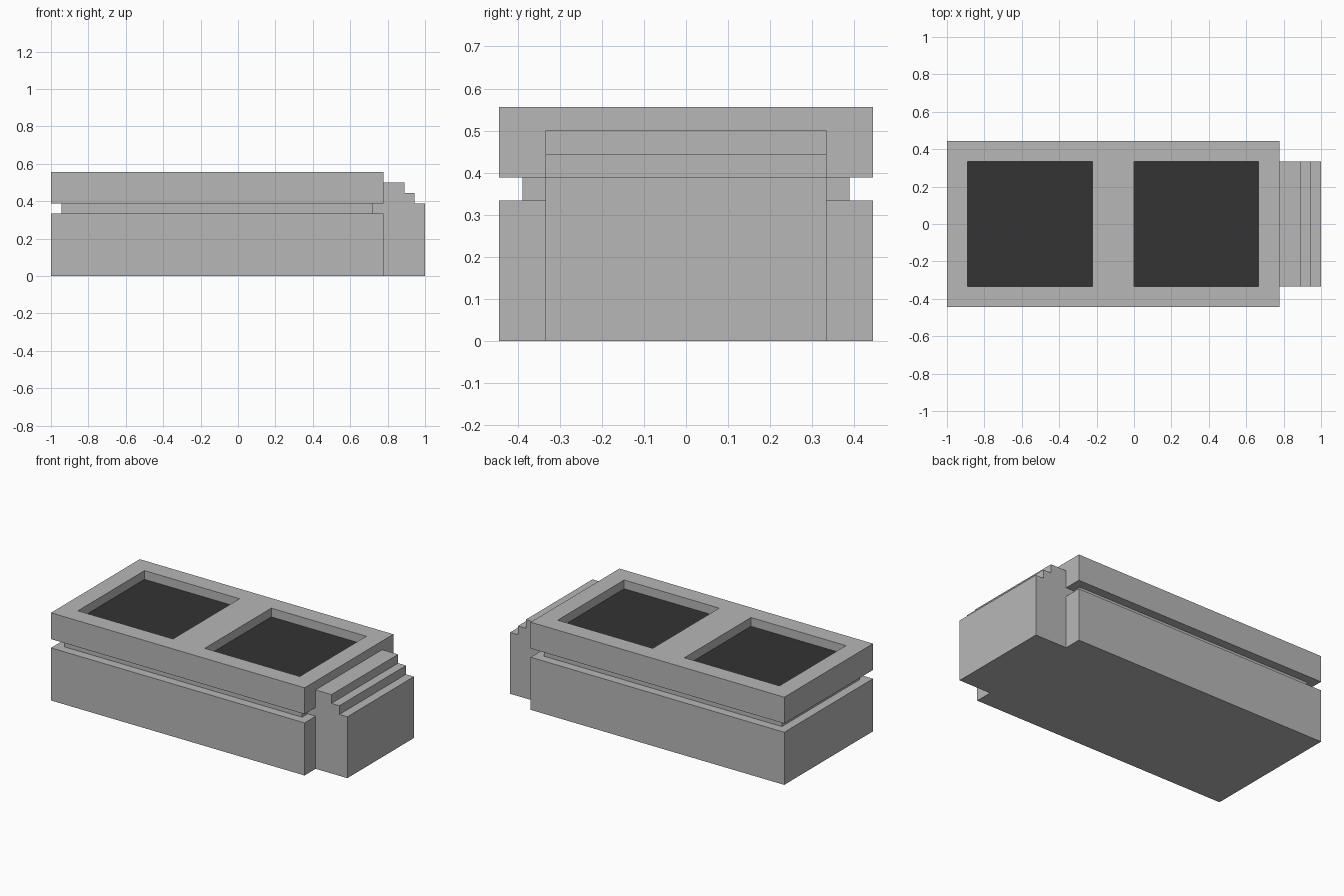
import bpy
import bmesh
from mathutils import Vector

U = 1 / 18  # modelling unit: the whole model is 36 units long

cube = bpy.data.objects.get("Cube")
if cube:
    bpy.data.objects.remove(cube, do_unlink=True)


def make_material(name, value):
    mat = bpy.data.materials.new(name)
    mat.use_nodes = True
    colour = (value, value, value, 1)
    mat.diffuse_color = colour
    bsdf = mat.node_tree.nodes["Principled BSDF"]
    bsdf.inputs["Base Color"].default_value = colour
    bsdf.inputs["Roughness"].default_value = 0.8
    return mat


grey = make_material("light grey", 0.477)
dark = make_material("dark grey", 0.033)


def finish(name, bm, *mats):
    bmesh.ops.recalc_face_normals(bm, faces=bm.faces[:])
    mesh = bpy.data.meshes.new(name)
    bm.to_mesh(mesh)
    bm.free()
    for m in mats:
        mesh.materials.append(m)
    obj = bpy.data.objects.new(name, mesh)
    bpy.context.collection.objects.link(obj)
    return obj


def prism(profile, half_y):
    """Extrude an (x, z) profile in units across the y direction."""
    bm = bmesh.new()
    face = bm.faces.new([bm.verts.new((x * U, -half_y * U, z * U)) for x, z in profile])
    ext = bmesh.ops.extrude_face_region(bm, geom=[face], use_keep_orig=True)
    verts = [v for v in ext["geom"] if isinstance(v, bmesh.types.BMVert)]
    bmesh.ops.translate(bm, verts=verts, vec=(0, 2 * half_y * U, 0))
    return bm


def box(x0, x1, half_y, z0, z1):
    return prism([(x0, z0), (x1, z0), (x1, z1), (x0, z1)], half_y)


# Base block and the recessed neck above it
finish("base_block", box(-18, 14, 8, 0, 6), grey)
finish("neck", box(-17, 13, 7, 6, 7), grey)

# Stepped end block
steps = [(12.9, 0), (18, 0), (18, 7), (17, 7), (17, 8), (16, 8), (16, 9), (12.9, 9)]
finish("stepped_end", prism(steps, 6), grey)

# Top slab with two square wells that have dark floors
wells = [(-16, -4), (0, 12)]
bm = box(-18, 14, 8, 7, 10)
cuts = [((x, 0, 0), (1, 0, 0)) for well in wells for x in well]
cuts += [((0, y, 0), (0, 1, 0)) for y in (-6, 6)]
for point, normal in cuts:
    bmesh.ops.bisect_plane(bm, geom=bm.verts[:] + bm.edges[:] + bm.faces[:],
                           plane_co=Vector(point) * U, plane_no=normal)
floors = []
for f in bm.faces:
    c = f.calc_center_median() / U
    if c.z > 9.9 and abs(c.y) < 6 and any(a < c.x < b for a, b in wells):
        floors.append(f)
sunk = bmesh.ops.extrude_discrete_faces(bm, faces=floors)["faces"]
for f in sunk:
    f.material_index = 1
    bmesh.ops.translate(bm, verts=f.verts[:], vec=(0, 0, -U))
finish("top_slab", bm, grey, dark)
